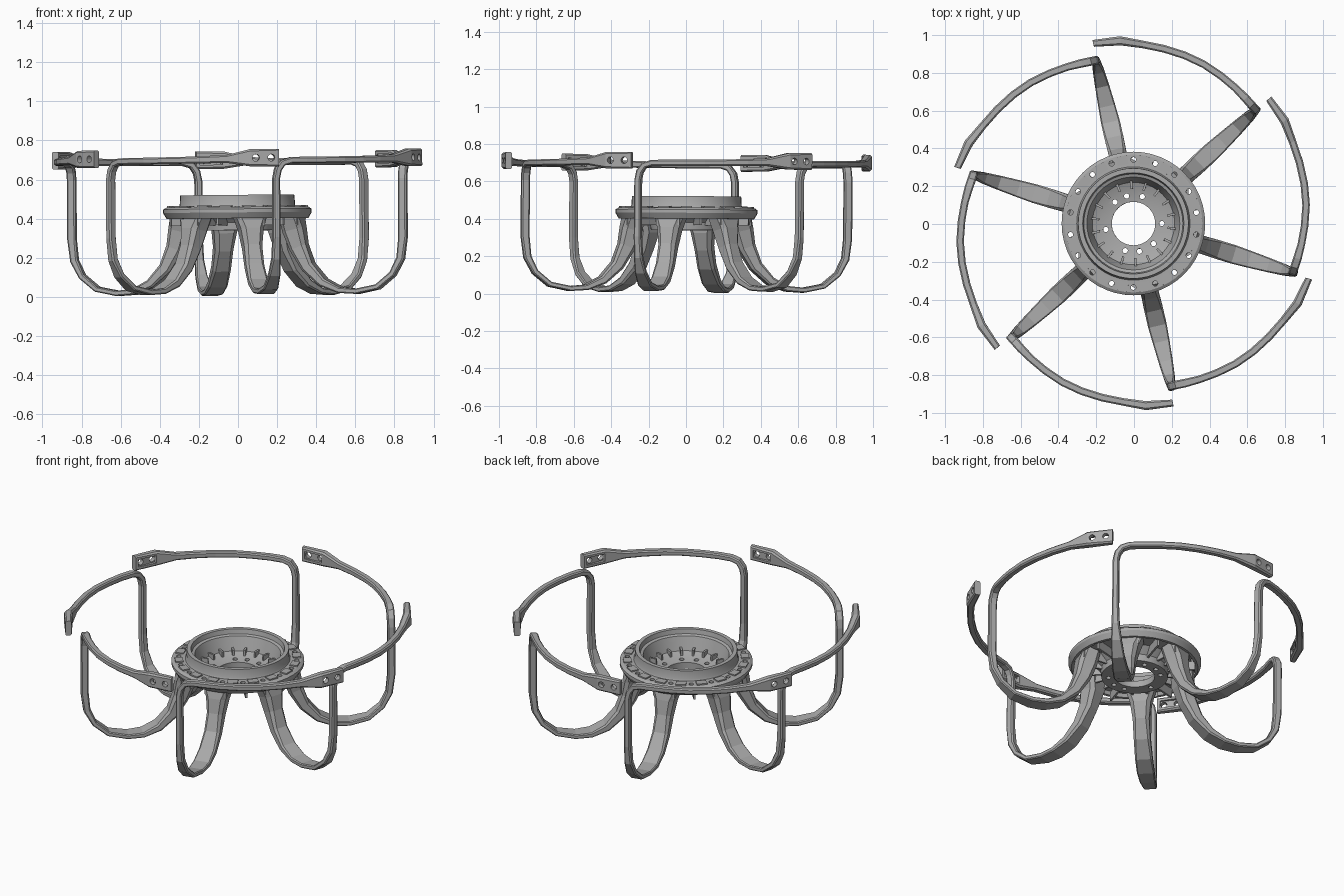
import bpy, bmesh
from math import radians, cos, sin, pi
from mathutils import Vector, Matrix

if "Cube" in bpy.data.objects:
    bpy.data.objects.remove(bpy.data.objects["Cube"])

metal = bpy.data.materials.new("grey_metal")
metal.use_nodes = True
metal.diffuse_color = (0.4, 0.4, 0.4, 1)
metal.node_tree.nodes["Principled BSDF"].inputs["Base Color"].default_value = (0.4, 0.4, 0.4, 1)

# The whole part leans very slightly
TILT = Matrix.Rotation(-0.007, 4, 'Y') @ Matrix.Rotation(-0.006, 4, 'X')


def add_object(name, mesh, turn=0.0):
    ob = bpy.data.objects.new(name, mesh)
    bpy.context.collection.objects.link(ob)
    ob.matrix_world = TILT @ Matrix.Rotation(radians(turn), 4, 'Z')
    return ob


def to_mesh(bm, name):
    bmesh.ops.recalc_face_normals(bm, faces=bm.faces)
    mesh = bpy.data.meshes.new(name)
    bm.to_mesh(mesh)
    bm.free()
    mesh.materials.append(metal)
    return mesh


def polar(angle, r, z):
    return Vector((r * cos(radians(angle)), r * sin(radians(angle)), z))


def add_box(bm, angle, r, z, size):
    place = Matrix.Translation(polar(angle, r, z)) @ Matrix.Rotation(radians(angle), 4, 'Z')
    bmesh.ops.create_cube(bm, size=1, matrix=place @ Matrix.Diagonal((*size, 1)))


def add_pin(bm, angle, r, z, radius, depth, radial=False):
    place = Matrix.Translation(polar(angle, r, z)) @ Matrix.Rotation(radians(angle), 4, 'Z')
    if radial:
        place = place @ Matrix.Rotation(pi / 2, 4, 'Y')
    bmesh.ops.create_cone(bm, cap_ends=True, segments=12, radius1=radius,
                          radius2=radius, depth=depth, matrix=place)


def cut(mesh, cutter_bm, name):
    """Return the mesh with the cutter subtracted."""
    body = bpy.data.objects.new("body_helper", mesh)
    tool = bpy.data.objects.new("cutter_helper", to_mesh(cutter_bm, "cutter"))
    for ob in (body, tool):
        bpy.context.collection.objects.link(ob)
    mod = body.modifiers.new("holes", 'BOOLEAN')
    mod.operation, mod.solver, mod.object = 'DIFFERENCE', 'EXACT', tool
    bpy.context.view_layer.update()
    graph = bpy.context.evaluated_depsgraph_get()
    result = bpy.data.meshes.new_from_object(body.evaluated_get(graph))
    result.name = name
    for ob in (body, tool):
        bpy.data.objects.remove(ob)
    return result


# Arm: hooked spoke (radius, height, width, thickness)
spoke = [(.29, .415, .17, .10), (.305, .34, .12, .11), (.33, .25, .095, .09),
         (.38, .15, .095, .065), (.46, .07, .10, .045), (.55, .03, .10, .03),
         (.64, .023, .09, .027), (.75, .045, .075, .027), (.83, .11, .06, .03),
         (.872, .19, .045, .04), (.885, .3, .038, .045), (.885, .6, .035, .045)]
# Arm: rim sweep (angle, radius, height, width, thickness)
rim = [(.6, .885, .645, .035, .045), (2.2, .886, .679, .033, .045),
       (5, .89, .692, .032, .045), (10, .898, .693, .034, .04),
       (16, .908, .693, .034, .04), (23, .921, .694, .034, .04),
       (30, .93, .695, .035, .04), (37, .938, .697, .037, .04),
       (44, .948, .7, .042, .04), (51, .968, .705, .088, .048),
       (59.5, .975, .705, .09, .036)]


def build_arm():
    stations = [(0, *s) for s in spoke] + rim
    path = [polar(a, r, z) for a, r, z, w, t in stations]
    bm = bmesh.new()
    rings = []
    for i, (a, r, z, w, t) in enumerate(stations):
        ahead = (path[min(i + 1, len(path) - 1)] - path[max(i - 1, 0)]).normalized()
        if i < len(spoke):
            side = Vector((0, 1, 0))
            normal = side.cross(ahead).normalized()
        else:
            normal = polar(a, 1, 0)
            side = ahead.cross(normal).normalized()
        # Chamfered rectangular section
        c = 0.2 * min(w, t)
        x, y = w / 2, t / 2
        section = [(x, y - c), (x - c, y), (c - x, y), (-x, y - c),
                   (-x, c - y), (c - x, -y), (x - c, -y), (x, c - y)]
        rings.append([bm.verts.new(path[i] + side * u + normal * v) for u, v in section])
    for low, high in zip(rings, rings[1:]):
        for k in range(8):
            n = (k + 1) % 8
            bm.faces.new((low[k], low[n], high[n], high[k]))
    bm.faces.new(rings[0])
    bm.faces.new(rings[-1])
    bmesh.ops.triangulate(bm, faces=[f for f in bm.faces if len(f.verts) == 4])
    body = to_mesh(bm, "arm_body")

    # Bolt holes and the slot on the inner face of the end plate
    holes = bmesh.new()
    for a in (52.6, 57.2):
        add_pin(holes, a, .97, .705, .018, .2, radial=True)
    body = cut(body, holes, "arm_drilled")
    slot = bmesh.new()
    add_box(slot, 55, .946, .705, (.03, .115, .046))
    return cut(body, slot, "arm")


arm_mesh = build_arm()
for k in range(6):
    add_object("arm_%d" % (k + 1), arm_mesh, 43 + 60 * k)

# Hub: turned dish with flange, raised ring and bore
profile = [(.115, .34), (.19, .34), (.195, .38), (.235, .42), (.335, .42),
           (.345, .40), (.362, .40), (.38, .43), (.38, .448), (.365, .458),
           (.30, .46), (.295, .47), (.292, .52), (.268, .52), (.262, .492),
           (.246, .486), (.218, .405), (.175, .388), (.115, .38)]
bm = bmesh.new()
SEG = 48
rings = [[bm.verts.new(polar(360 * k / SEG, r, z)) for r, z in profile] for k in range(SEG)]
for k in range(SEG):
    here, there = rings[k], rings[(k + 1) % SEG]
    for i in range(len(profile)):
        j = (i + 1) % len(profile)
        bm.faces.new((here[i], there[i], there[j], here[j]))
hub_body = to_mesh(bm, "hub_body")

# Bolt circles on the flange and the dish floor
holes = bmesh.new()
for k in range(18):
    add_pin(holes, 10 + 20 * k, .338, .44, .014, .12)
for a in (0, 72, 104, 131, 192, 253, 282, 315):
    add_pin(holes, a, .15, .37, .014, .12)
hub = add_object("hub", cut(hub_body, holes, "hub"))
bpy.context.view_layer.objects.active = hub
hub.select_set(True)
bpy.ops.object.shade_smooth_by_angle(angle=radians(25))

# Raised pads between the flange bolts
bm = bmesh.new()
for k in range(18):
    add_box(bm, 20 * k, .337, .459, (.046, .06, .014))
add_object("flange_pads", to_mesh(bm, "flange_pads"))

# Stiffening ribs under the flange
bm = bmesh.new()
for k in range(18):
    add_box(bm, 13 + 20 * k, .265, .395, (.165, .012, .06))
add_object("underside_ribs", to_mesh(bm, "underside_ribs"))
